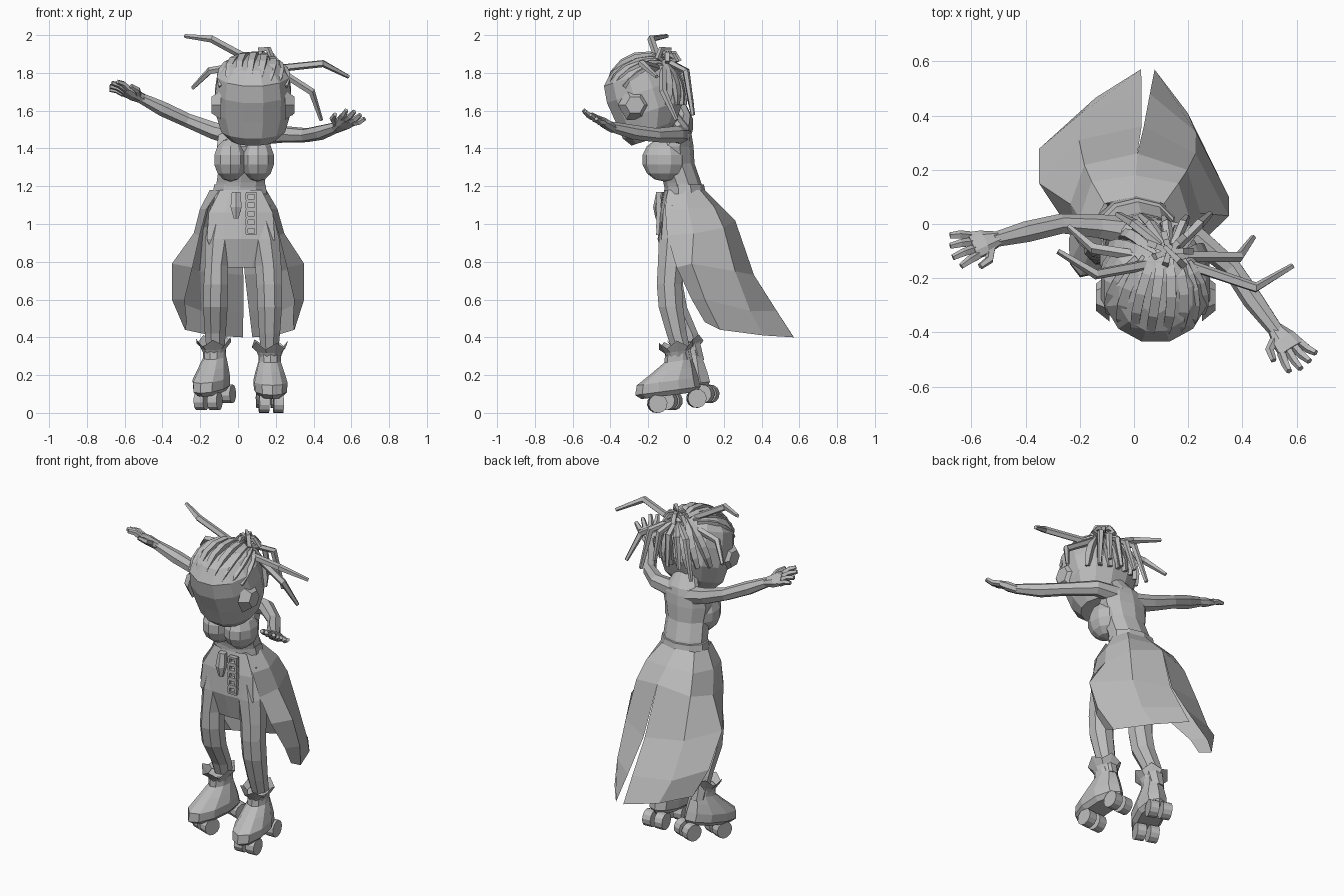
import bpy, bmesh, math, random
from mathutils import Vector, Matrix

random.seed(4)
cube = bpy.data.objects.get("Cube")
if cube:
    bpy.data.objects.remove(cube, do_unlink=True)

grey = bpy.data.materials.new("plain grey")
grey.use_nodes = True
tone = (0.5, 0.5, 0.5, 1)
grey.diffuse_color = tone
grey.node_tree.nodes["Principled BSDF"].inputs["Base Color"].default_value = tone


def finish(name, bm, matrix=None, closed=True):
    """Turn a bmesh into a flat shaded object."""
    if matrix:
        bm.transform(matrix)
    if closed:
        bmesh.ops.recalc_face_normals(bm, faces=bm.faces)
    mesh = bpy.data.meshes.new(name)
    bm.to_mesh(mesh)
    bm.free()
    mesh.materials.append(grey)
    obj = bpy.data.objects.new(name, mesh)
    bpy.context.collection.objects.link(obj)


def bridge(bm, rings, cap=True):
    """Skin a list of vertex position rings."""
    rows = [[bm.verts.new(p) for p in ring] for ring in rings]
    count = len(rows[0])
    for low, high in zip(rows, rows[1:]):
        for i in range(count):
            j = (i + 1) % count
            bm.faces.new((low[i], low[j], high[j], high[i]))
    if cap:
        bm.faces.new(rows[0][::-1])
        bm.faces.new(rows[-1])


def loft(name, levels, sides=10, matrix=None):
    """Stack of horizontal ellipses: x, y, z, x radius, y radius."""
    bm = bmesh.new()
    turns = [math.tau * (i + 0.5) / sides for i in range(sides)]
    bridge(bm, [[(x + rx * math.cos(a), y + ry * math.sin(a), z) for a in turns]
                for x, y, z, rx, ry in levels])
    finish(name, bm, matrix)


def tube(name, path, radii, sides=6):
    """Tapered limb along a path, carrying its frame without twisting."""
    bm = bmesh.new()
    pts = [Vector(p) for p in path]
    rings = []
    last = turn = None
    for k, p in enumerate(pts):
        along = (pts[min(k + 1, len(pts) - 1)] - pts[max(k - 1, 0)]).normalized()
        turn = last.rotation_difference(along) @ turn if last else along.to_track_quat("Z", "Y")
        last = along
        spokes = [math.tau * (i + 0.5) / sides for i in range(sides)]
        rings.append([p + turn @ Vector((math.cos(a), math.sin(a), 0)) * radii[k] for a in spokes])
    bridge(bm, rings)
    finish(name, bm)


def sheet(name, columns):
    """Open cloth panel from columns of points."""
    bm = bmesh.new()
    grid = [[bm.verts.new(p) for p in col] for col in columns]
    for a, b in zip(grid, grid[1:]):
        for i in range(len(a) - 1):
            bm.faces.new((a[i], a[i + 1], b[i + 1], b[i]))
    finish(name, bm, closed=False)


def ball(name, centre, size):
    bm = bmesh.new()
    bmesh.ops.create_uvsphere(bm, u_segments=10, v_segments=7, radius=1)
    finish(name, bm, Matrix.Translation(centre) @ Matrix.Diagonal((*size, 1)))


def box(name, centre, size):
    bm = bmesh.new()
    bmesh.ops.create_cube(bm, size=1)
    finish(name, bm, Matrix.Translation(centre) @ Matrix.Diagonal((*size, 1)))


# Torso and bust
loft("torso", [(0, 0, 1.04, .15, .09), (.01, -.005, 1.15, .14, .1), (.015, -.02, 1.22, .135, .1),
               (.025, -.055, 1.32, .13, .1), (.03, -.065, 1.41, .15, .105),
               (.035, -.04, 1.47, .145, .07), (.04, -.03, 1.51, .1, .05), (.06, -.1, 1.6, .05, .05)])
for side, x in (("right", -.04), ("left", .105)):
    ball(side + "_bust", (x, -.115, 1.34), (.092, .118, .115))

# Belt with hanging pouch and chain
loft("belt", [(.01, -.005, 1.16, .15, .11), (.01, -.01, 1.21, .143, .105)])
loft("pouch", [(-.01, -.15, 1.03, .015, .012), (-.01, -.15, 1.09, .034, .024),
               (-.01, -.135, 1.17, .026, .022)], sides=6)
for i in range(5):
    z = .965 + i * .045
    for dx in (-.024, .024):
        box("chain_side", (.07 + dx, -.145, z), (.014, .024, .038))
    for dz in (-.018, .018):
        box("chain_bar", (.07, -.145, z + dz), (.054, .028, .012))

# Long split skirt, one panel per side
panel = [
    [(.1, -.1, 1.18), (.17, -.11, 1.08), (.21, -.1, .94), (.25, -.05, .77), (.29, .03, .6), (.28, .1, .48)],
    [(.15, 0, 1.18), (.205, .01, 1.08), (.24, .04, .95), (.35, .03, .79), (.35, .1, .6), (.29, .18, .44)],
    [(.11, .075, 1.18), (.16, .15, 1.09), (.19, .2, .98), (.215, .26, .75), (.21, .34, .54), (.17, .41, .41)],
    [(0, .1, 1.18), (0, .18, 1.1), (0, .26, 1.02), (.004, .36, .73), (.015, .48, .54), (.025, .57, .4)],
]
for name, s, back in (("left_skirt", 1, 0), ("right_skirt", -1, 2.5)):
    cols = []
    for col in panel:
        cols.append([(s * x + .055 * (1 - x / .35) * (1.2 - z) / .8, y + back * x * x * (1.18 - z), z)
                     for x, y, z in col])
    sheet(name, cols)

# Short front flap
sheet("front_flap", [[(.015 + t * w, y + .02 * t * t, z) for w, y, z in
                      ((.11, -.115, 1.18), (.17, -.14, 1.06), (.18, -.15, .92), (.12, -.11, .77))]
                     for t in (-1, -.5, 0, .5, 1)])

# Legs
loft("right_leg", [(-.12, .05, .28, .045, .05), (-.12, .01, .42, .06, .058), (-.12, -.06, .56, .07, .07),
                   (-.117, -.083, .68, .07, .072), (-.115, -.078, .78, .065, .075),
                   (-.1, -.065, .92, .08, .085), (-.065, -.04, 1.1, .085, .085)], sides=8)
loft("left_leg", [(.167, -.01, .28, .045, .05), (.167, -.05, .42, .06, .058), (.168, -.08, .56, .07, .07),
                  (.165, -.088, .68, .072, .072), (.16, -.08, .78, .075, .075),
                  (.14, -.065, .92, .085, .085), (.095, -.04, 1.1, .085, .085)], sides=8)


def skate(side, place, yaw, pitch):
    """Ankle boot on four wheels, toe towards -y."""
    m = (Matrix.Translation(place) @ Matrix.Rotation(math.radians(yaw), 4, "Z")
         @ Matrix.Rotation(math.radians(pitch), 4, "X"))
    loft(side + "_boot", [(0, -.035, .085, .065, .15), (0, -.04, .11, .088, .175), (0, -.035, .16, .092, .165),
                          (0, .005, .215, .075, .115), (0, .035, .26, .06, .075), (0, .04, .32, .062, .065)],
         matrix=m)
    # Flared cuff with a jagged rim
    bm = bmesh.new()
    rings = []
    for z, r, jag in ((.28, .058, 0), (.31, .07, 0), (.35, .096, .018)):
        spokes = [(math.tau * i / 10, jag * (-1) ** i) for i in range(10)]
        rings.append([(r * math.cos(a), .035 + r * math.sin(a), z + j) for a, j in spokes])
    bridge(bm, rings, False)
    finish(side + "_cuff", bm, m)
    for y in (-.105, .105):
        for x in (-.038, .038):
            bm = bmesh.new()
            bmesh.ops.create_cone(bm, cap_ends=True, segments=12, radius1=.05, radius2=.05, depth=.052)
            finish(side + "_wheel", bm, m @ Matrix.Translation((x, y, .05)) @ Matrix.Rotation(math.pi / 2, 4, "Y"))


skate("left", (.168, -.042, .013), 4, 7.5)
skate("right", (-.12, .02, .033), -20, 10)


def arm(side, path, point, thumb_way):
    """Arm, palm and spread fingers."""
    tube(side + "_arm", path, (.055, .046, .038, .04, .028), 7)
    wrist, d, t = Vector(path[-1]), Vector(point).normalized(), Vector(thumb_way).normalized()
    t = (t - d * t.dot(d)).normalized()
    up = d.cross(t)
    bm = bmesh.new()
    rings = []
    for far, wide, thick in ((-.02, .026, .024), (.04, .046, .026), (.09, .054, .017)):
        c = wrist + d * far
        rings.append([c + t * wide * a + up * thick * b for a, b in
                      ((1, .5), (.5, 1), (-.5, 1), (-1, .5), (-1, -.5), (-.5, -1), (.5, -1), (1, -.5))])
    bridge(bm, rings)
    finish(side + "_palm", bm)
    for k in range(4):
        f = (k - 1.5) / 1.5
        base = wrist + d * .08 + t * f * .041
        reach = (d + t * f * .3).normalized() * (.1 - .02 * abs(f - .2))
        tube(side + "_finger", [base, base + reach * .55 + up * .008, base + reach], (.018, .016, .012), 5)
    base = wrist + d * .02 + t * .025
    tube(side + "_thumb", [base, base + t * .045 + d * .025, base + t * .06 + d * .07], (.02, .017, .012), 5)


arm("right", [(0, -.03, 1.46), (-.13, -.01, 1.495), (-.27, 0, 1.55), (-.4, -.03, 1.61), (-.52, -.06, 1.67)],
    (-.9, -.25, .4), (.35, -.9, .33))
arm("left", [(.08, -.03, 1.47), (.23, -.05, 1.475), (.36, -.16, 1.47), (.44, -.28, 1.485), (.53, -.4, 1.515)],
    (.6, -.7, .42), (-.75, -.6, .4))

# Head, bowed forward, with ears
heart = Vector((.08, -.215, 1.665))
bow = Matrix.Translation(heart) @ Matrix.Rotation(math.radians(18), 4, "X")
loft("head", [(0, -.05, -.215, .12, .1), (0, -.03, -.165, .175, .155), (0, 0, -.07, .205, .195),
              (0, 0, .04, .208, .208), (0, 0, .13, .195, .195), (0, .01, .195, .14, .14),
              (0, .02, .22, .06, .07)], sides=12, matrix=bow)
for side, s in (("left", 1), ("right", -1)):
    bm = bmesh.new()
    bmesh.ops.create_cone(bm, cap_ends=True, segments=6, radius1=.09, radius2=.05, depth=.05)
    finish(side + "_ear", bm, Matrix.Translation((.08 + s * .195, -.27, 1.63)) @ Matrix.Rotation(s * math.pi / 2, 4, "Y"))

# Braided rows lying on the scalp: parallel in front, gathered behind
for facing, low, count in ((-1, .28, 8), (1, -.15, 8)):
    for i in range(count):
        u = 2 * i / (count - 1) - 1
        start = Vector((.15 + u * (.45 if facing < 0 else .2), .4, .8)).normalized()
        edge = Vector((u * .85, facing * math.sqrt(1.05 - (u * .85) ** 2), low)).normalized()
        path = []
        for k in range(6):
            d = start.slerp(edge, k / 5)
            path.append(heart + Vector((d.x * .211, d.y * .208, d.z * .233)))
        tube("scalp_braid", path, (.02, .024, .025, .025, .023, .016), 4)

# Knot on the crown with upright ends
knot = Vector((.13, -.1, 1.85))
for i in range(7):
    a = math.tau * i / 7
    out = Vector((math.cos(a), math.sin(a) * .8, 0))
    tip = Vector((0, 0, random.uniform(.04, .08)))
    tube("knot_loop", [knot + out * .02, knot + out * .08 + tip * .4, knot + out * .05 + tip,
                       knot - out * .03 + tip], (.014, .017, .016, .01), 4)

# Loose braids flying out to the sides
for path in ([(-.28, -.1, 1.995), (-.14, -.185, 1.98), (.1, -.14, 1.85)],
             [(-.24, -.01, 1.72), (-.15, -.09, 1.81), (.1, -.13, 1.85)],
             [(.585, -.155, 1.78), (.45, -.235, 1.85), (.17, -.14, 1.82)],
             [(.44, -.05, 1.55), (.39, -.12, 1.7), (.17, -.12, 1.84)]):
    tube("flying_braid", path, (.011, .02, .021), 5)

# Loose braids hanging behind
for i in range(5):
    s = i / 2 - 1
    drop = random.uniform(.2, .28)
    start = knot + Vector((s * .03, .02, 0))
    tube("hanging_braid", [start, start + Vector((s * .09 - .01, .08, -.04)),
                           start + Vector((s * .14 - .02, .1 + random.uniform(0, .02), -drop))],
         (.018, .02, .012), 5)
